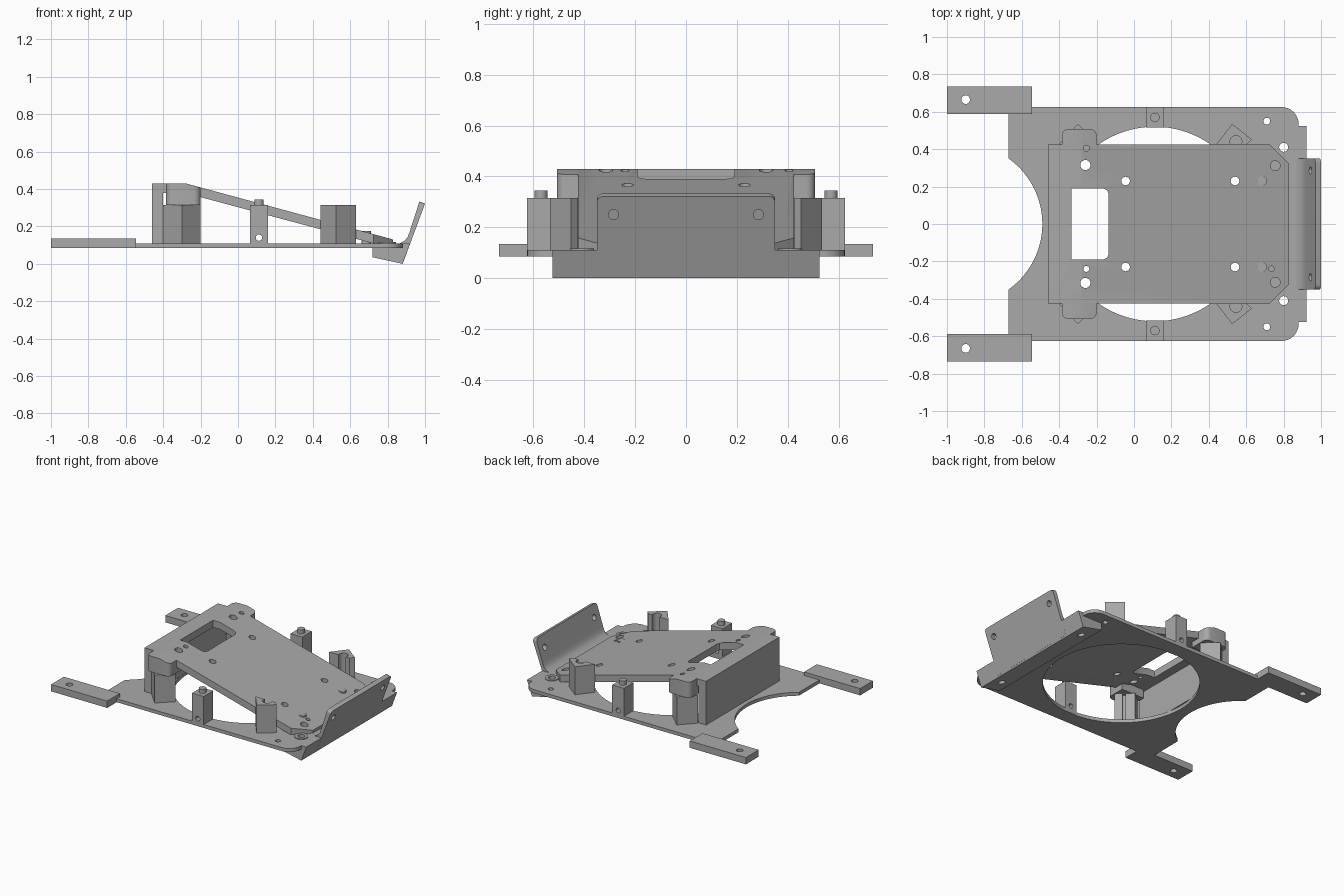
import bpy, bmesh
from math import sin, cos, pi

cube = bpy.data.objects.get("Cube")
if cube:
    bpy.data.objects.remove(cube)

grey = bpy.data.materials.new("plain_grey")
grey.use_nodes = True
shade = (0.40, 0.40, 0.40, 1)
grey.diffuse_color = shade
grey.node_tree.nodes["Principled BSDF"].inputs["Base Color"].default_value = shade


def add_prism(bm, pts, axis, lo, hi):
    """Extrude a 2D outline along an axis: x takes (y,z), y takes (x,z), z takes (x,y)."""
    def place(p, d):
        return {"x": (d, p[0], p[1]), "y": (p[0], d, p[1]), "z": (p[0], p[1], d)}[axis]
    a = [bm.verts.new(place(p, lo)) for p in pts]
    b = [bm.verts.new(place(p, hi)) for p in pts]
    n = len(pts)
    faces = [bm.faces.new(a), bm.faces.new(b)]
    faces += [bm.faces.new((a[i], a[(i + 1) % n], b[(i + 1) % n], b[i])) for i in range(n)]
    bmesh.ops.recalc_face_normals(bm, faces=faces)


def disc(x, y, r, n=24):
    return [(x + r * cos(2 * pi * i / n), y + r * sin(2 * pi * i / n)) for i in range(n)]


def rect(x0, x1, y0, y1):
    return [(x0, y0), (x1, y0), (x1, y1), (x0, y1)]


def mirror(pts):
    return [(x, -y) for x, y in pts]


def make(name, pts, axis, lo, hi, bevel=None, width=0, cuts=()):
    """Solid prism with chosen edges rounded and a list of prisms cut away."""
    bm = bmesh.new()
    add_prism(bm, pts, axis, lo, hi)
    if bevel:
        edges = [e for e in bm.edges if all(bevel(v.co) for v in e.verts)
                 and abs((e.verts[0].co - e.verts[1].co).normalized()["xyz".index(bevel_axis(e))]) > 0.9
                 and e.calc_length() < 0.14]
        bmesh.ops.bevel(bm, geom=edges, offset=width, segments=6, profile=0.5, affect='EDGES')
    ob = to_object(name, bm)
    if cuts:
        cb = bmesh.new()
        for c in cuts:
            add_prism(cb, *c)
        cutter = to_object("cutter", cb)
        cutter.hide_render = True
        mod = ob.modifiers.new("cut", 'BOOLEAN')
        mod.operation, mod.solver, mod.object = 'DIFFERENCE', 'EXACT', cutter
        bpy.context.view_layer.objects.active = ob
        bpy.ops.object.modifier_apply(modifier=mod.name)
        bpy.data.objects.remove(cutter)
    bpy.ops.object.select_all(action='DESELECT')
    ob.select_set(True)
    bpy.context.view_layer.objects.active = ob
    bpy.ops.object.shade_smooth_by_angle(angle=pi / 6)
    return ob


def bevel_axis(edge):
    d = edge.verts[0].co - edge.verts[1].co
    return "xyz"[max(range(3), key=lambda i: abs(d[i]))]


def to_object(name, bm):
    me = bpy.data.meshes.new(name)
    bm.to_mesh(me)
    bm.free()
    me.materials.append(grey)
    ob = bpy.data.objects.new(name, me)
    bpy.context.collection.objects.link(ob)
    return ob


def drill(x, y, r):
    return (disc(x, y, r), "z", -0.1, 0.6)


SIDES = (("right", -1), ("left", 1))

# Base plate with round opening, end notch and screw holes
cuts = [(disc(0.11, 0, 0.52, 96), "z", 0, 0.3), (disc(-0.92, 0, 0.43, 96), "z", 0, 0.3)]
for name, s in SIDES:
    cuts += [drill(0.8, s * 0.41, 0.024), drill(0.71, s * 0.55, 0.018)]
corner = [(0.88 - 0.09 + 0.09 * cos(a), 0.535 + 0.09 * sin(a)) for a in [i * pi / 16 for i in range(9)]]
outline = corner + [(-0.67, 0.625), (-0.67, -0.625)] + mirror(corner)[::-1]
make("base_plate", outline, "z", 0.085, 0.11, cuts=cuts)

# Wedge under the end of the base
make("end_wedge", [(0.72, 0.035), (0.88, 0), (0.921, 0.11), (0.72, 0.11)], "y", -0.525, 0.525,
     cuts=[drill(0.8, s * 0.41, 0.024) for _, s in SIDES])

# Upturned lip, rounded at its top corners
lip = [(0.885, 0.012), (1.0, 0.322), (0.97, 0.333), (0.917, 0.17), (0.907, 0.143),
       (0.892, 0.124), (0.865, 0.11), (0.865, 0.012)]
make("end_lip", lip, "y", -0.35, 0.35, bevel=lambda c: c.z > 0.3, width=0.025,
     cuts=[(disc(s * 0.285, 0.25, 0.02), "x", 0.7, 1.2) for _, s in SIDES])

# Sloping deck with upright end wall
profile = [(-0.46, 0.11), (-0.46, 0.43), (-0.28, 0.43), (0.83, 0.13), (0.83, 0.11),
           (0.72, 0.11), (-0.28, 0.378), (-0.40, 0.378), (-0.40, 0.11)]
window = [(-0.335, -0.19), (-0.165, -0.19), (-0.144, -0.181), (-0.135, -0.16)]
cuts = [(window + mirror(window)[::-1], "z", 0.2, 0.6),
        drill(-0.255, 0.405, 0.016), drill(-0.255, -0.24, 0.016), drill(0.735, -0.24, 0.015)]
for name, s in SIDES:
    cuts += [drill(-0.26, s * 0.315, 0.027), drill(-0.045, s * 0.23, 0.023),
             drill(0.54, s * 0.23, 0.023), drill(0.755, s * 0.312, 0.026)]
    cuts.append(([(0.72, s * 0.43), (0.85, s * 0.43), (0.85, s * 0.30)], "z", 0, 0.6))
make("sloping_deck", profile, "y", -0.425, 0.425, cuts=cuts)

for name, s in SIDES:
    # Ear beside the deck
    ear = [(-0.385, 0.315), (-0.385, 0.43), (-0.28, 0.43), (-0.2, 0.408), (-0.2, 0.315)]
    make(name + "_deck_ear", ear, "y", s * 0.36, s * 0.508,
         bevel=lambda c: abs(c.y) > 0.5 and (c.x < -0.35 or c.x > -0.22), width=0.035,
         cuts=[drill(-0.26, s * 0.315, 0.027), drill(-0.255, 0.405, 0.016)])

    # Diamond post below the ear
    diamond = [(-0.4, 0.43), (-0.3, 0.535), (-0.2, 0.44), (-0.3, 0.345)]
    make(name + "_ear_post", [(x, s * y) for x, y in diamond], "z", 0.085, 0.315,
         cuts=[drill(-0.255, s * 0.405, 0.016)])

    # Notched guide post beside the deck
    guide = [(0.44, 0.426), (0.525, 0.535), (0.63, 0.452), (0.605, 0.426)]
    make(name + "_guide_post", [(x, s * y) for x, y in guide], "z", 0.085, 0.315,
         cuts=[drill(0.545, s * 0.44, 0.032)])

    # Square post with a locating pin
    make(name + "_pin_post", rect(0.065, 0.16, s * 0.515, s * 0.625), "z", 0.085, 0.315,
         cuts=[(disc(0.112, 0.14, 0.017), "y", s * 0.4, s * 0.7)])
    make(name + "_locating_pin", disc(0.112, s * 0.57, 0.025), "z", 0.31, 0.345)

    # Mounting tab
    make(name + "_mounting_tab", rect(-1.0, -0.545, s * 0.587, s * 0.735), "z", 0.085, 0.135,
         cuts=[drill(-0.9, s * 0.665, 0.023)])

    # Raised ring round the screw hole, and small stop under the deck
    make(name + "_screw_ring", disc(0.8, s * 0.41, 0.046), "z", 0.1, 0.116,
         cuts=[drill(0.8, s * 0.41, 0.024)])
    make(name + "_deck_stop", disc(0.685, s * 0.23, 0.026), "z", 0.11, 0.175)
